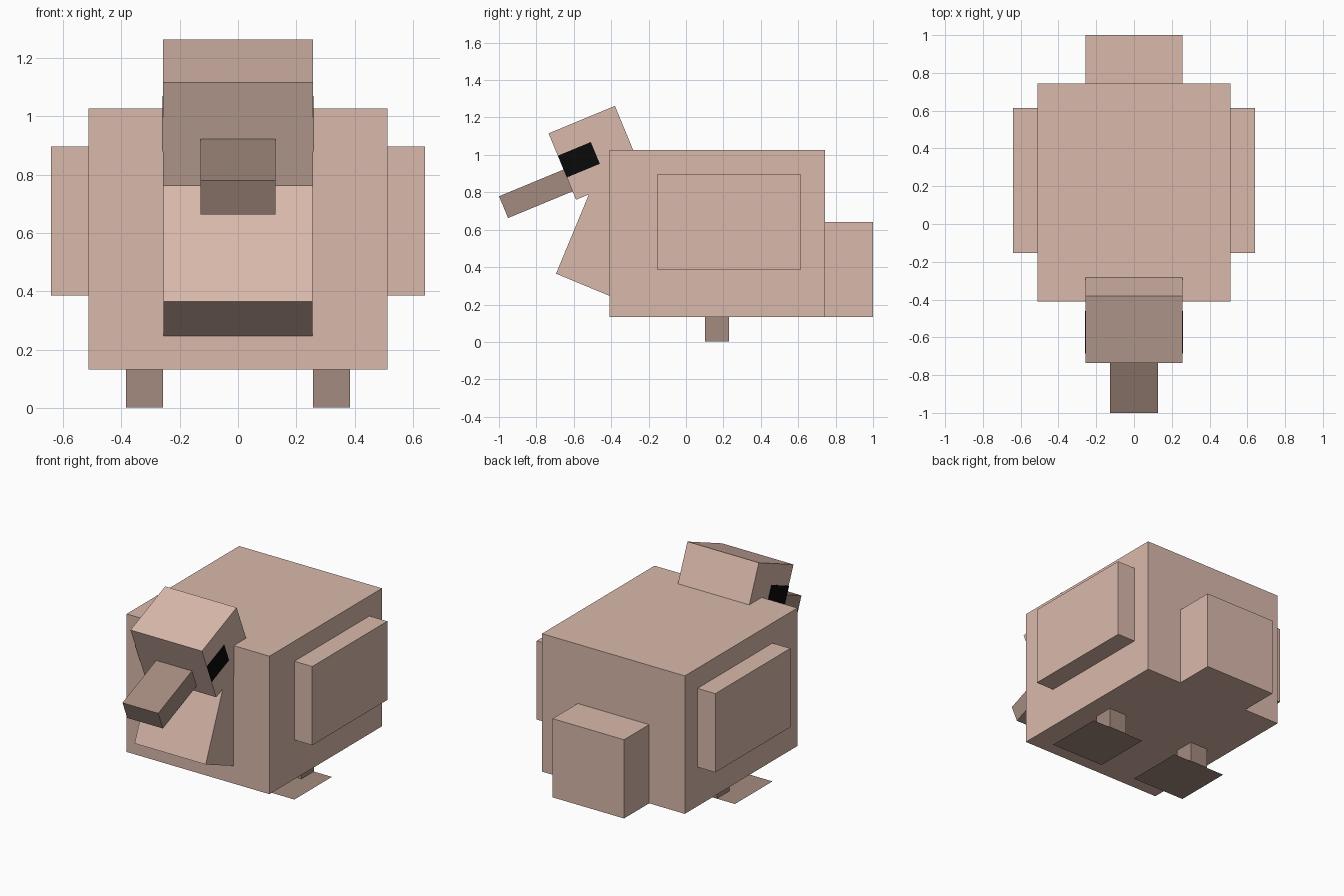
import bpy
import bmesh
from math import radians
from mathutils import Matrix

old = bpy.data.objects.get("Cube")
if old:
    bpy.data.objects.remove(old, do_unlink=True)


def material(name, r, g, b):
    mat = bpy.data.materials.new(name)
    mat.use_nodes = True
    mat.diffuse_color = (r, g, b, 1)
    shader = mat.node_tree.nodes["Principled BSDF"]
    shader.inputs["Base Color"].default_value = (r, g, b, 1)
    shader.inputs["Roughness"].default_value = 0.9
    return mat


PINK = material("dusty pink", 0.70, 0.485, 0.41)
BROWN = material("soft brown", 0.37, 0.26, 0.21)
BLACK = material("eye black", 0.003, 0.003, 0.003)


def finish(name, bm, centre, tilt, mat):
    mesh = bpy.data.meshes.new(name)
    bm.to_mesh(mesh)
    bm.free()
    mesh.materials.append(mat)
    obj = bpy.data.objects.new(name, mesh)
    obj.location = centre
    obj.rotation_euler.x = radians(tilt)
    bpy.context.collection.objects.link(obj)
    return obj


def box(name, centre, size, mat, tilt=0):
    bm = bmesh.new()
    bmesh.ops.create_cube(bm, size=1, matrix=Matrix.Diagonal((*size, 1)))
    return finish(name, bm, centre, tilt, mat)


def sheet(name, centre, width, depth, mat):
    bm = bmesh.new()
    bmesh.ops.create_grid(bm, x_segments=1, y_segments=1, size=0.5,
                          matrix=Matrix.Diagonal((width, depth, 1, 1)))
    return finish(name, bm, centre, 0, mat)


TILT = 22.5

# Torso, tail and sloping breast
box("body", (0, 0.167, 0.579), (1.024, 1.152, 0.894), PINK)
box("tail", (0, 0.871, 0.387), (0.512, 0.258, 0.51), PINK)
box("breast", (0, -0.395, 0.587), (0.51, 0.384, 0.64), PINK, -TILT)

# Tilted head and beak
box("head", (0, -0.484, 1.011), (0.512, 0.384, 0.384), PINK, TILT)
box("beak", (0, -0.798, 0.794), (0.256, 0.384, 0.126), BROWN, TILT)

# Paired parts
for side, s in (("left", 1), ("right", -1)):
    box(side + "_eye", (s * 0.256, -0.573, 0.974), (0.006, 0.191, 0.126), BLACK, TILT)
    box(side + "_wing", (s * 0.576, 0.23, 0.641), (0.128, 0.768, 0.51), PINK)
    box(side + "_leg", (s * 0.32, 0.166, 0.067), (0.128, 0.128, 0.13), BROWN)
    sheet(side + "_foot", (s * 0.32, 0.038, 0), 0.384, 0.384, BROWN)
